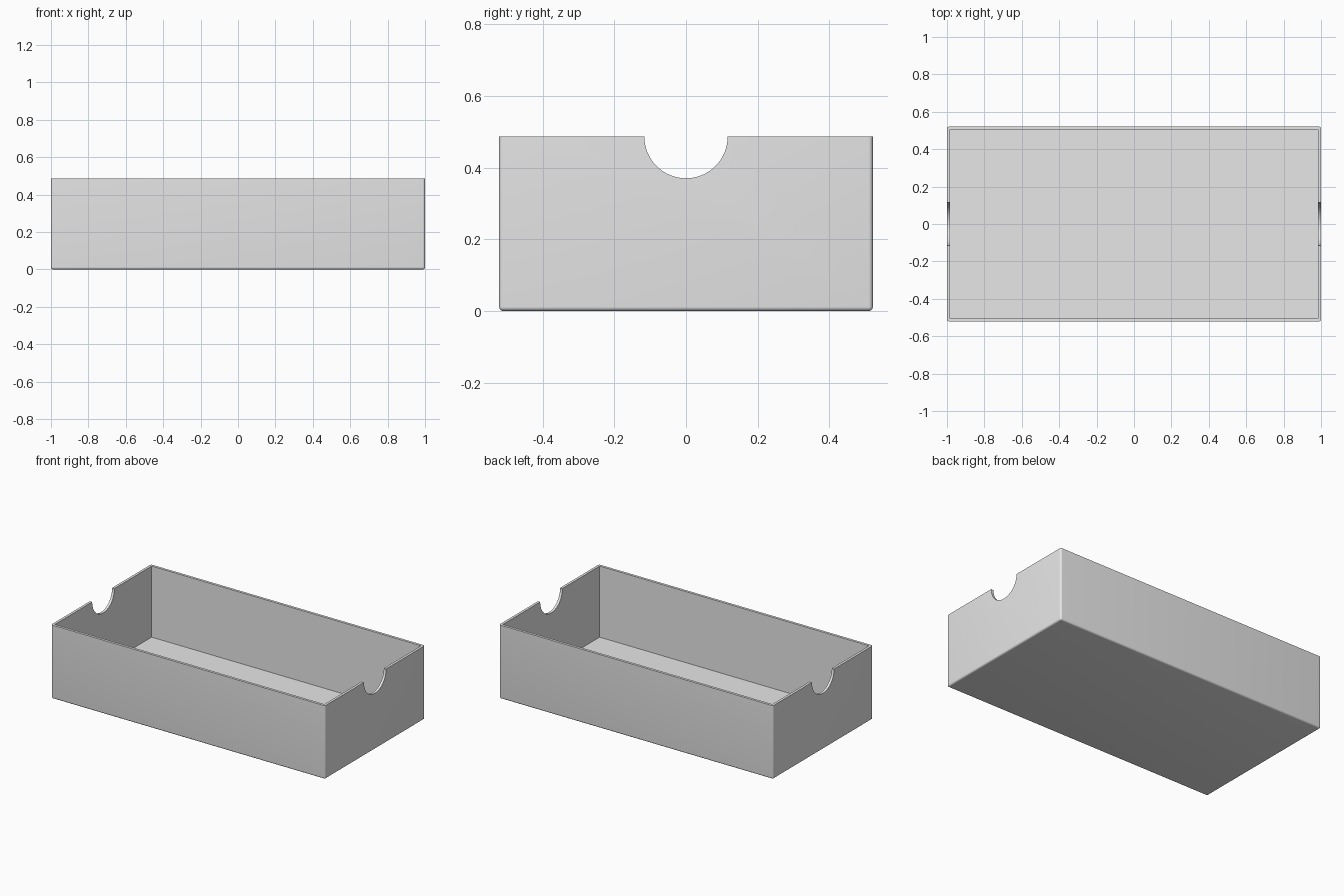
import bpy
import bmesh
import math
from mathutils import Matrix

if "Cube" in bpy.data.objects:
    bpy.data.objects.remove(bpy.data.objects["Cube"], do_unlink=True)

LENGTH, WIDTH, HEIGHT = 2.0, 1.042, 0.486
WALL = 0.017
FILLET = 0.012
NOTCH_RADIUS = 0.116

grey = bpy.data.materials.new("plain_grey")
grey.use_nodes = True
grey.diffuse_color = (0.8, 0.8, 0.8, 1)
grey.node_tree.nodes["Principled BSDF"].inputs["Base Color"].default_value = (0.8, 0.8, 0.8, 1)


def make_object(name, bm):
    mesh = bpy.data.meshes.new(name)
    bm.to_mesh(mesh)
    bm.free()
    mesh.materials.append(grey)
    obj = bpy.data.objects.new(name, mesh)
    bpy.context.collection.objects.link(obj)
    return obj


def block(length, width, bottom, top):
    bm = bmesh.new()
    bmesh.ops.create_cube(bm, size=1)
    bmesh.ops.scale(bm, vec=(length, width, top - bottom), verts=bm.verts)
    bmesh.ops.translate(bm, vec=(0, 0, (top + bottom) / 2), verts=bm.verts)
    return bm


# Outer shell: every edge rounded except the top rim
bm = block(LENGTH, WIDTH, 0, HEIGHT)
rounded = [e for e in bm.edges if min(v.co.z for v in e.verts) < HEIGHT / 2]
bmesh.ops.bevel(bm, geom=rounded, offset=FILLET, segments=6, profile=0.5, affect='EDGES')
tray = make_object("tray", bm)

# Sharp-cornered hollow
hollow = make_object("hollow_cutter",
                     block(LENGTH - 2 * WALL, WIDTH - 2 * WALL, WALL, HEIGHT + 0.2))

# Round finger notches through both end walls
bm = bmesh.new()
bmesh.ops.create_cone(bm, cap_ends=True, segments=96, radius1=NOTCH_RADIUS,
                      radius2=NOTCH_RADIUS, depth=LENGTH + 0.4,
                      matrix=Matrix.Translation((0, 0, HEIGHT)) @ Matrix.Rotation(math.pi / 2, 4, 'Y'))
notch = make_object("notch_cutter", bm)

# Cut the tray, then discard the cutters
bpy.ops.object.select_all(action='DESELECT')
bpy.context.view_layer.objects.active = tray
tray.select_set(True)
for cutter in (hollow, notch):
    cutter.hide_render = True
    cut = tray.modifiers.new(cutter.name, 'BOOLEAN')
    cut.operation = 'DIFFERENCE'
    cut.solver = 'EXACT'
    cut.object = cutter
    bpy.ops.object.modifier_apply(modifier=cut.name)
    bpy.data.objects.remove(cutter, do_unlink=True)

bpy.ops.object.shade_smooth_by_angle(angle=math.radians(30))
